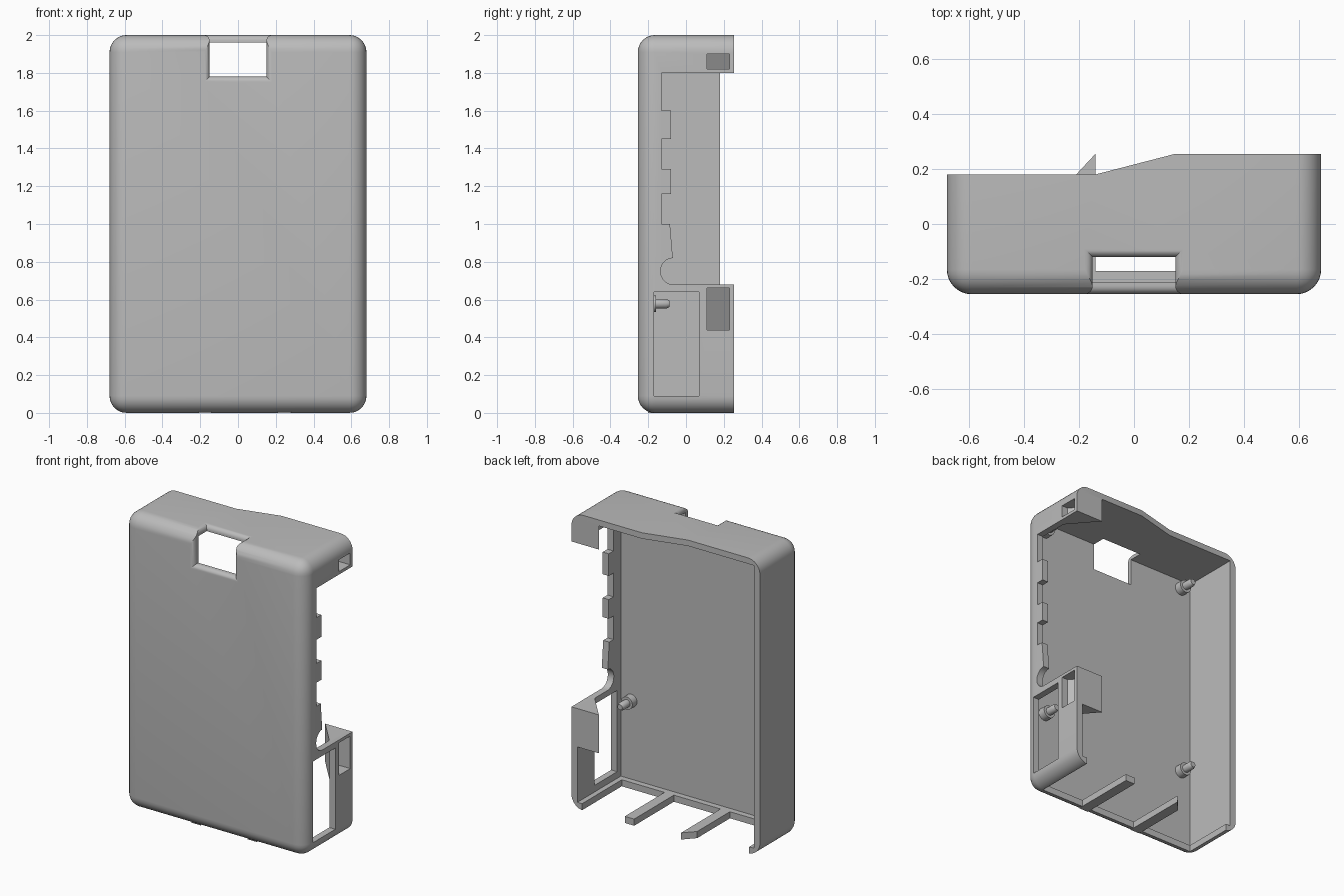
import bpy, bmesh
from math import sin, cos, pi
from mathutils import Vector

if "Cube" in bpy.data.objects:
    bpy.data.objects.remove(bpy.data.objects["Cube"])

grey = bpy.data.materials.new("plain grey")
grey.use_nodes = True
grey.diffuse_color = (0.5, 0.5, 0.5, 1)
grey.node_tree.nodes["Principled BSDF"].inputs["Base Color"].default_value = (0.5, 0.5, 0.5, 1)


def finish(bm, name):
    bmesh.ops.recalc_face_normals(bm, faces=bm.faces)
    mesh = bpy.data.meshes.new(name)
    bm.to_mesh(mesh)
    bm.free()
    mesh.materials.append(grey)
    obj = bpy.data.objects.new(name, mesh)
    bpy.context.collection.objects.link(obj)
    return obj


def loft(name, rings):
    """Closed solid through rings of equal point count."""
    bm = bmesh.new()
    loops = [[bm.verts.new(p) for p in ring] for ring in rings]
    n = len(loops[0])
    for a, b in zip(loops, loops[1:]):
        for i in range(n):
            bm.faces.new((a[i], a[(i + 1) % n], b[(i + 1) % n], b[i]))
    bm.faces.new(loops[0])
    bm.faces.new(loops[-1])
    return finish(bm, name)


def plan(name, points, z0, z1):
    """Prism from an x-y outline."""
    return loft(name, [[(x, y, z) for x, y in points] for z in (z0, z1)])


def box(name, x0, x1, y0, y1, z0, z1):
    return plan(name, [(x0, y0), (x1, y0), (x1, y1), (x0, y1)], z0, z1)


def cut(obj, cutter, keep=False):
    mod = obj.modifiers.new("cut", "BOOLEAN")
    mod.operation, mod.solver, mod.object = "DIFFERENCE", "EXACT", cutter
    bpy.context.view_layer.update()
    mesh = bpy.data.meshes.new_from_object(obj.evaluated_get(bpy.context.evaluated_depsgraph_get()))
    obj.modifiers.clear()
    obj.data = mesh
    if not keep:
        bpy.data.objects.remove(cutter)


def smooth(obj):
    bpy.ops.object.select_all(action="DESELECT")
    obj.select_set(True)
    bpy.context.view_layer.objects.active = obj
    bpy.ops.object.shade_smooth_by_angle(angle=pi / 6)


W, D, H = 0.68, 0.255, 2.0      # half width, half depth, height
IN, FLOOR, LIP = 0.635, -0.21, -0.17
WALL = 0.045

# Shell: block rounded on every edge except the open back rim
shell = box("shell", -W, W, -D, D, 0, H)
bm = bmesh.new()
bm.from_mesh(shell.data)
edges = [e for e in bm.edges if min(v.co.y for v in e.verts) < 0]
bmesh.ops.bevel(bm, geom=edges, offset=0.09, segments=8, profile=0.5, affect="EDGES")
bm.to_mesh(shell.data)
bm.free()

# Cavity, sloped back rim and open bottom end
cut(shell, box("cavity", -IN, IN, FLOOR, 1, WALL, H - 0.04))
cut(shell, plan("rim_slope", [(-1, 0.18), (-0.14, 0.18), (0.15, D), (0.15, 1), (-1, 1)], -1, 3))
cut(shell, box("bottom_opening", -0.6, 0.6, LIP, 1, -1, 0.1))

# Left wall: stepped port opening with a round notch, then a window
arc = [(-0.07 - 0.065 * sin(pi * i / 10), 0.75 - 0.07 * cos(pi * i / 10)) for i in range(11)]
steps = [(-0.085, 1.0)]
for z0, z1 in ((1.0, 1.16), (1.29, 1.45), (1.6, 1.8)):
    steps += [(-0.13, z0), (-0.13, z1)]
    if z1 < 1.7:
        steps += [(-0.08, z1), (-0.08, z1 + (0.13 if z1 < 1.3 else 0.15))]
side = [(1, 0.68)] + arc + steps + [(1, 1.8)]
cut(shell, loft("port_opening", [[(x, y, z) for y, z in side] for x in (0.55, 1)]))
cut(shell, box("side_window", 0.6, 1, LIP, 0.07, 0.09, 0.64))

# Front notch at the top, with rounded outer edges
R = 0.03
flare = [(R - R * sin(t), R - R * cos(t)) for t in (i * pi / 12 for i in range(7))] + [(-0.1, R)]


def front_ring(y, g):
    x = 0.15 + g
    return [(-x, y, 1.78 - g), (x, y, 1.78 - g), (x, y, 2.3), (-x, y, 2.3)]


def top_ring(z, g):
    x = 0.15 + g
    return [(-x, -0.4, z), (x, -0.4, z), (x, -0.12 + g, z), (-x, -0.12 + g, z)]


cut(shell, loft("front_notch", [front_ring(-0.12, 0)] + [front_ring(-D + d, g) for d, g in flare]))
cut(shell, loft("top_notch", [top_ring(1.9, 0)] + [top_ring(H - d, g) for d, g in flare]))

# Latch housings: hollow wedges behind slots in the left wall
for name, z0, z1, s0, s1 in (("lower", 0.42, 0.68, 0.44, 0.66), ("upper", 1.8, 1.97, 1.82, 1.9)):
    wedge = plan(name + "_latch_housing", [(0.65, 0.07), (IN, 0.07), (0.475, D), (0.65, D)], z0, z1)
    slot = plan("slot", [(IN, 0.11), (0.53, 0.23), (1, 0.23), (1, 0.11)], s0, s1)
    cut(wedge, slot, keep=True)
    cut(shell, slot)
smooth(shell)

# Bottom prongs, one square and one with a slanted tip
plan("square_prong", [(0.21, -0.2), (0.28, -0.2), (0.28, D), (0.21, D)], 0, WALL)
plan("slanted_prong", [(-0.21, -0.2), (-0.14, -0.2), (-0.14, D), (-0.21, 0.18)], 0, WALL)

# Board posts: wide foot, pin and tapered tip
profile = [(0.043, FLOOR - 0.01), (0.043, -0.16), (0.026, -0.16), (0.026, -0.105), (0.018, -0.088)]
for x in (-0.557, 0.557):
    for level, z in (("lower", 0.578), ("upper", 1.898)):
        rings = [[(x + r * cos(i * pi / 12), y, z + r * sin(i * pi / 12)) for i in range(24)]
                 for r, y in profile]
        smooth(loft(("left_" if x > 0 else "right_") + level + "_post", rings))
